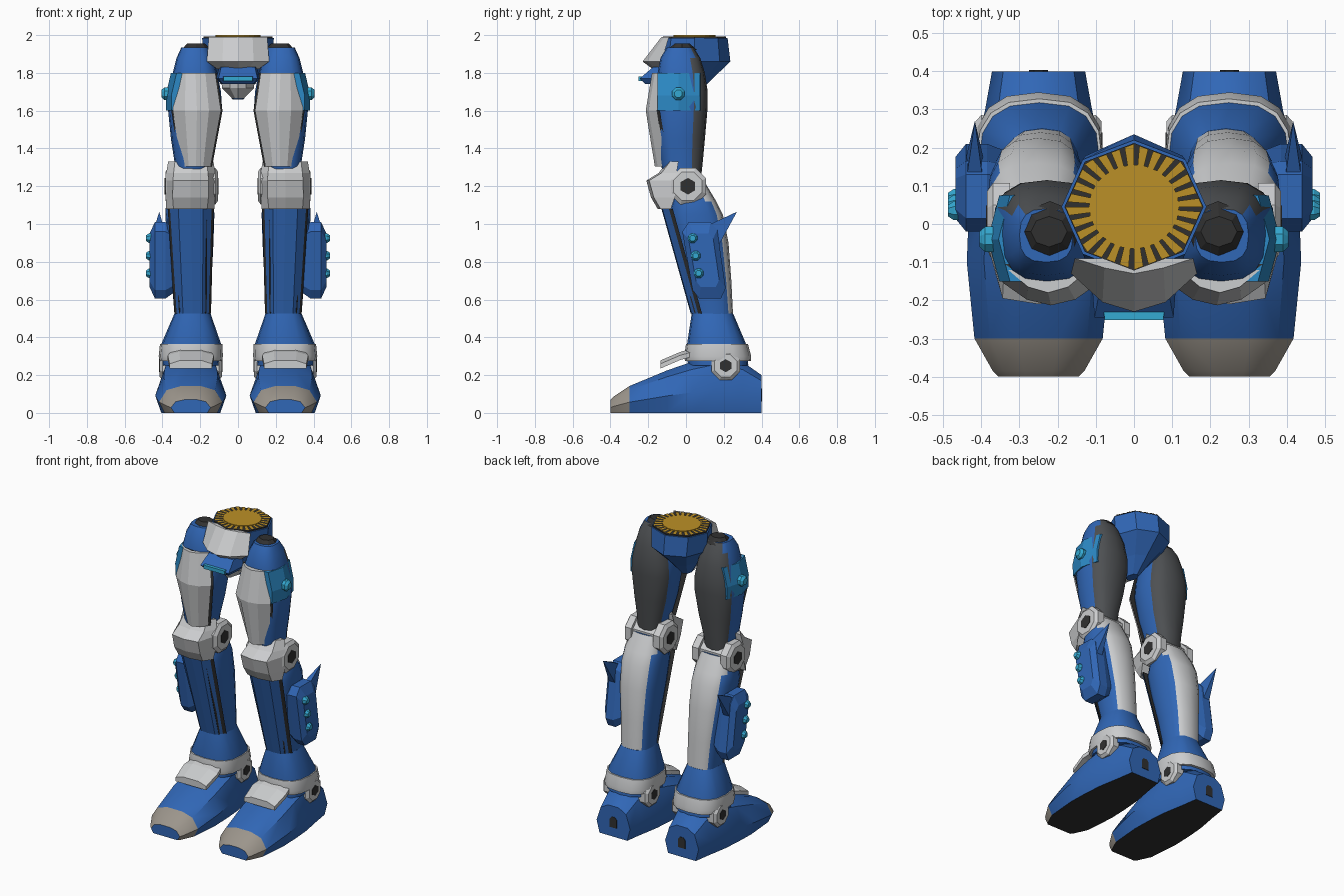
import bpy, bmesh, math
from mathutils import Vector

cube = bpy.data.objects.get("Cube")
if cube:
    bpy.data.objects.remove(cube, do_unlink=True)


def material(name, r, g, b):
    m = bpy.data.materials.new(name)
    m.use_nodes = True
    m.diffuse_color = (r, g, b, 1)
    m.node_tree.nodes["Principled BSDF"].inputs["Base Color"].default_value = (r, g, b, 1)
    return m


BLUE = material("blue", .03, .135, .47)
SILVER = material("silver", .6, .61, .62)
DARK = material("near_black", .03, .03, .03)
GREY = material("dark_grey", .075, .08, .085)
GOLD = material("gold", .5, .28, .02)
PANEL = material("panel_blue", .025, .25, .56)
CYAN = material("cyan", .035, .4, .65)
TOE = material("warm_grey", .33, .3, .26)


def finish(name, bm, mats, rule=None, smooth=False):
    bmesh.ops.recalc_face_normals(bm, faces=bm.faces)
    bm.normal_update()
    if rule:
        for f in bm.faces:
            f.material_index = rule(f.normal, f.calc_center_median())
    me = bpy.data.meshes.new(name)
    bm.to_mesh(me)
    bm.free()
    for m in mats:
        me.materials.append(m)
    ob = bpy.data.objects.new(name, me)
    bpy.context.collection.objects.link(ob)
    if smooth:
        bpy.ops.object.select_all(action='DESELECT')
        ob.select_set(True)
        bpy.context.view_layer.objects.active = ob
        bpy.ops.object.shade_smooth_by_angle(angle=math.radians(35))
    return ob


def loft(name, sections, mats, rule=None, smooth=False):
    """Closed skin through equal-length point loops."""
    bm = bmesh.new()
    loops = [[bm.verts.new(p) for p in s] for s in sections]
    n = len(loops[0])
    for a, b in zip(loops, loops[1:]):
        for i in range(n):
            j = (i + 1) % n
            bm.faces.new((a[i], a[j], b[j], b[i]))
    bm.faces.new(loops[0])
    bm.faces.new(loops[-1])
    return finish(name, bm, mats, rule, smooth)


def pair(name, sections, mats, rule=None, smooth=False):
    for s, side in ((1, "left"), (-1, "right")):
        mirrored = [[(x * s, y, z) for x, y, z in sec] for sec in sections]
        loft(side + "_" + name, mirrored, mats, rule, smooth)


def ring(z, x0, x1, y0, y1, n=16, p=.75):
    """Rounded-box outline at one height."""
    pts = []
    for k in range(n):
        a = math.tau * k / n
        c, s = math.cos(a), math.sin(a)
        c = math.copysign(abs(c) ** p, c)
        s = math.copysign(abs(s) ** p, s)
        pts.append(((x0 + x1 + c * (x1 - x0)) / 2, (y0 + y1 + s * (y1 - y0)) / 2, z))
    return pts


def shell(z, x0, x1, front, side, c=.25, ridge=.015):
    """Outline of an armour plate facing the front."""
    w = (x1 - x0) * c
    return [(x0, side, z), (x0 + w, front, z), ((x0 + x1) / 2, front - ridge, z),
            (x1 - w, front, z), (x1, side, z)]


def disc(x, y, z, r, n=8):
    return [(x, y + r * math.cos(math.tau * (k + .5) / n),
             z + r * math.sin(math.tau * (k + .5) / n)) for k in range(n)]


def joint(name, inner, outer, y, z, r):
    """Bevelled round joint with a dark hexagonal socket on each end."""
    for end, face, root in (("outer", outer, outer - .06), ("inner", inner, inner + .06)):
        d = .015 if face > root else -.015
        pair(end + "_" + name, [disc(root, y, z, r), disc(face - d, y, z, r),
                                disc(face, y, z, r * .78)], [SILVER])
        pair(end + "_" + name + "_socket", [disc(face - d / 3, y, z, r * .42, 6),
                                            disc(face + d / 5, y, z, r * .42, 6)], [DARK])


def stud(name, x0, x1, y, z, r):
    pair(name, [disc(x0, y, z, r), disc(x1 - .015, y, z, r), disc(x1, y, z, r * .6)], [CYAN])


# Pelvis bowl, front plate and belt block
loft("pelvis", [ring(z, -w, w, y0, y1, 8, 1) for z, w, y0, y1 in (
    (1.66, .03, -.06, .03), (1.75, .09, -.11, .12),
    (1.86, .18, -.15, .235), (1.985, .19, -.13, .22))], [BLUE])
loft("pelvis_front_plate", [shell(1.82, -.11, .11, -.16, -.12), shell(1.86, -.165, .165, -.205, -.13, .25, .025),
                            shell(1.99, -.155, .155, -.115, -.09)], [SILVER])
loft("crotch_plate", [shell(1.665, -.03, .03, -.1, -.04), shell(1.72, -.085, .085, -.14, -.06),
                      shell(1.8, -.09, .09, -.16, -.06)], [SILVER])
loft("belt_block", [shell(1.74, -.09, .09, -.215, -.1, .05, 0), shell(1.77, -.115, .115, -.245, -.1, .05, 0),
                    shell(1.83, -.1, .1, -.175, -.1, .05, 0)], [BLUE])
loft("belt_light", [shell(z, -.08, .08, -.252, -.22, 0.02, 0) for z in (1.758, 1.782)], [CYAN])

# Waist top: dark plate with gold rays and a gold hub
loft("waist_plate", [ring(z, -.182, .182, -.122, .212, 8, 1) for z in (1.985, 1.993)], [DARK])
bm = bmesh.new()
RAYS = 28


def waist_point(a, t):
    q = math.pi / 8
    r = t * math.cos(q) / math.cos(a % (2 * q) - q)
    return bm.verts.new((.18 * r * math.cos(a), .045 + .165 * r * math.sin(a), 1.997))


for k in range(RAYS):
    a, b = math.tau * k / RAYS, math.tau * (k + .64) / RAYS
    bm.faces.new([waist_point(a, .5), waist_point(a, 1), waist_point(b, 1), waist_point(b, .5)])
finish("waist_rays", bm, [GOLD])
loft("waist_hub", [ring(z, -.118, .118, -.065, .155, 24, 1) for z in (1.992, 2.0)], [GOLD])

# Thighs, dark at the back, with hip caps
pair("thigh", [ring(*r) for r in (
    (1.2, .165, .33, -.1, .075), (1.32, .15, .335, -.135, .088), (1.45, .115, .355, -.155, .1),
    (1.62, .085, .372, -.17, .115), (1.7, .09, .365, -.165, .115), (1.8, .11, .345, -.15, .1),
    (1.88, .135, .325, -.135, .075), (1.935, .16, .3, -.1, .04))],
    [BLUE, GREY], lambda n, c: int(n.y > .45 and abs(n.z) < .8), True)
pair("hip_cap", [ring(1.92, .14, .3, -.1, .06, 8, 1), ring(1.955, .175, .27, -.06, .02, 8, 1)], [DARK])

# Thigh armour and its dark backing
THIGH = ((1.305, .145, .3, -.15), (1.6, .09, .345, -.198), (1.8, .12, .33, -.165))
pair("thigh_plate", [shell(z, a, b, y, y + .045) for z, a, b, y in THIGH], [SILVER])
pair("thigh_plate_backing", [shell(z, a - .008, b + .008, y + .02, y + .06) for z, a, b, y in THIGH], [DARK])

# Outer thigh panel
pair("thigh_panel", [[(.26, .08, z), (.335 + d, .075, z), (.365 + d, -.04, z), (.335 + d, -.15, z), (.26, -.15, z)]
                     for z, d in ((1.6, .016), (1.68, .018), (1.8, -.01))], [PANEL])
stud("thigh_stud", .36, .405, -.04, 1.69, .036)

# Knees
joint("knee_joint", .105, .385, .01, 1.2, .105)
pair("knee_core", [disc(x, .01, 1.2, .085) for x in (.14, .36)], [SILVER])
pair("knee_plate", [shell(1.08, .125, .38, -.135, -.08, .15), shell(1.14, .12, .383, -.17, -.06, .14),
                    shell(1.23, .115, .385, -.195, -.05, .15), shell(1.27, .12, .38, -.13, -.05, .15),
                    shell(1.33, .13, .37, -.085, -.04, .15)], [SILVER])

# Shins, silver along the calf
pair("shin", [ring(*r) for r in (
    (.5, .145, .335, .045, .25), (.7, .14, .35, 0, .24), (.9, .13, .375, -.06, .225),
    (1.05, .125, .385, -.09, .195), (1.12, .13, .38, -.07, .16), (1.22, .15, .35, -.04, .1))],
    [BLUE, SILVER], lambda n, c: int(n.y > .5 and abs(n.z) < .8), True)
SHIN = ((.525, .155, .325, .03), (1.08, .14, .36, -.125))
pair("shin_plate", [shell(z, a, b, y, y + .035, .2, .005) for z, a, b, y in SHIN], [BLUE])
pair("shin_plate_backing", [shell(z, a - .012, b + .012, y + .016, y + .055, .15, 0) for z, a, b, y in SHIN], [DARK])

# Calf pods with fin and studs
POD = ((-.02, .96), (.015, 1.01), (.13, 1.01), (.165, .97), (.21, .66), (.185, .605), (.07, .605), (.035, .65))


def pod(x, k):
    return [(x, .095 + (y - .095) * k, .81 + (z - .81) * k) for y, z in POD]


pair("calf_pod", [pod(.34, .85), pod(.385, 1), pod(.44, 1), pod(.468, .7)], [BLUE])
pair("calf_fin", [[(x, .11, .99), (.417, .27, 1.065), (x, .175, .89)] for x in (.395, .44)], [BLUE])
for i in range(3):
    stud("calf_stud_%d" % (i + 1), .42, .487, .035 + .016 * i, .925 - .093 * i, .027)

# Ankles with collar, tongue flap and joints
pair("ankle", [ring(.25, .1, .4, .01, .33), ring(.36, .088, .408, .005, .32), ring(.525, .145, .337, .03, .25)],
     [BLUE], None, True)
pair("ankle_collar", [ring(.275, .085, .415, -.005, .345), ring(.3, .08, .42, -.01, .345),
                      ring(.365, .083, .413, 0, .328)], [SILVER], None, True)
pair("ankle_flap", [[(.25 - w, y, z - .025), (.25 - w, y, z), (.25 - w * .5, y, z + .018), (.25 + w * .5, y, z + .018),
                     (.25 + w, y, z), (.25 + w, y, z - .025)]
                    for y, z, w in ((.06, .33, .1), (-.03, .305, .122), (-.135, .26, .112))], [SILVER])
joint("ankle_joint", .085, .415, .21, .25, .082)


# Feet: blue shoe, warm grey toe cap, dark sole
def foot_section(y, w, h):
    half = [(.83, 0), (1, .4), (.76, .85), (.32, 1)]
    return ([(.25 + w * u, y, h * v) for u, v in half] +
            [(.25 - w * u, y, h * v) for u, v in reversed(half)])


def foot_colour(n, c):
    if n.z < -.9:
        return 2
    return int(c.y < -.3 and n.y > -.95)


pair("foot", [foot_section(*s) for s in (
    (-.4, .105, .07), (-.385, .12, .085), (-.3, .168, .142), (-.1, .188, .225), (.03, .183, .27),
    (.15, .172, .3), (.3, .14, .27), (.4, .122, .2))], [BLUE, TOE, DARK], foot_colour, True)
pair("heel_vent", [[(.225, y, .06), (.275, y, .06), (.275, y, .115), (.262, y, .13), (.238, y, .13), (.225, y, .115)]
                   for y in (.396, .403)], [DARK])
